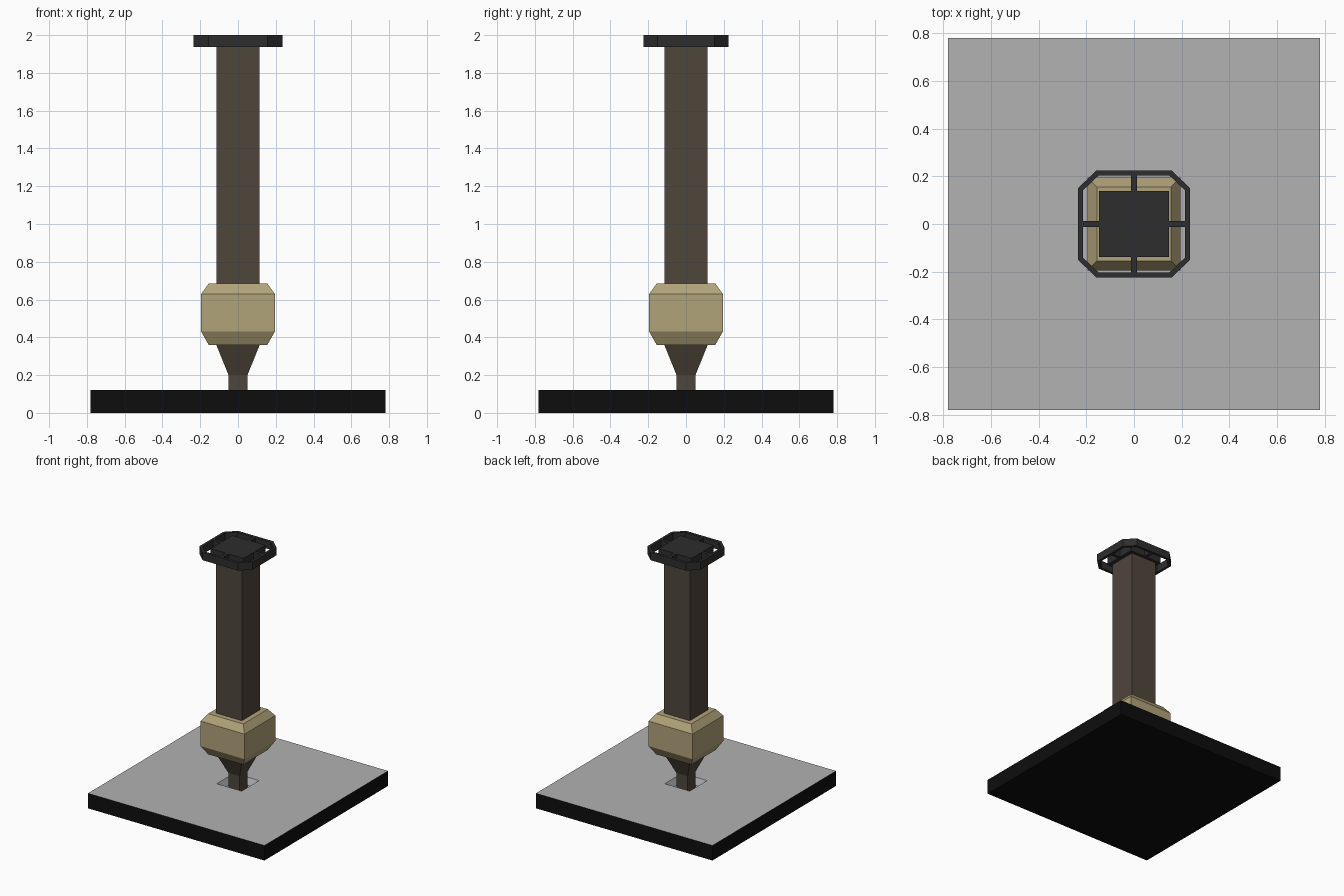
import bpy

if "Cube" in bpy.data.objects:
    bpy.data.objects.remove(bpy.data.objects["Cube"])


def material(name, srgb):
    mat = bpy.data.materials.new(name)
    lin = [((c / 255 + 0.055) / 1.055) ** 2.4 if c > 10 else c / 255 / 12.92 for c in srgb]
    mat.diffuse_color = (*lin, 1)
    mat.use_nodes = True
    mat.node_tree.nodes["Principled BSDF"].inputs["Base Color"].default_value = mat.diffuse_color
    return mat


BLACK = material("black", (13, 13, 13))
GREY = material("plate grey", (178, 178, 178))
BROWN = material("dark brown", (79, 70, 59))
TAN = material("tan", (177, 163, 122))
CHARCOAL = material("charcoal", (45, 45, 45))


def make(name, verts, faces, mats):
    mesh = bpy.data.meshes.new(name)
    mesh.from_pydata(verts, [], faces)
    mesh.update()
    for m in mats:
        mesh.materials.append(m)
    ob = bpy.data.objects.new(name, mesh)
    bpy.context.collection.objects.link(ob)
    return ob


def loft(name, sections, *mats):
    """Stack of square sections given as (half width x, half width y, z)."""
    verts = [(sx * hx, sy * hy, z) for hx, hy, z in sections
             for sx, sy in ((-1, -1), (1, -1), (1, 1), (-1, 1))]
    faces = [(3, 2, 1, 0)]
    for s in range(len(sections) - 1):
        a, b = 4 * s, 4 * s + 4
        faces += [(a + i, a + (i + 1) % 4, b + (i + 1) % 4, b + i) for i in range(4)]
    n = len(verts)
    faces.append((n - 4, n - 3, n - 2, n - 1))
    return make(name, verts, faces, mats)


# Base slab with a sunken square socket; everything facing up is grey
base = loft("base", [(0.78, 0.78, 0), (0.78, 0.78, 0.12), (0.11, 0.11, 0.12), (0.085, 0.085, 0.07)],
            BLACK, GREY)
for poly in base.data.polygons:
    poly.material_index = int(poly.normal.z > 0.2)

# Stem flaring into the collar
loft("stem", [(0.05, 0.05, 0.07), (0.05, 0.05, 0.20), (0.115, 0.115, 0.36)], BROWN)

# Bevelled collar
loft("collar", [(0.155, 0.155, 0.36), (0.195, 0.195, 0.43), (0.195, 0.195, 0.63),
                (0.155, 0.155, 0.685)], TAN)

# Grip column
loft("grip", [(0.115, 0.115, 0.685), (0.115, 0.115, 1.94)], BROWN)

# Cap plate
Z0, Z1 = 1.938, 2.0
loft("cap", [(0.146, 0.138, Z0), (0.146, 0.138, Z1)], CHARCOAL)


# Octagonal ring round the cap
def octagon(hx, hy, cx, cy, z):
    return [(-cx, -hy, z), (cx, -hy, z), (hx, -cy, z), (hx, cy, z),
            (cx, hy, z), (-cx, hy, z), (-hx, cy, z), (-hx, -cy, z)]


OUT, INN = (0.235, 0.225, 0.157, 0.150), (0.214, 0.204, 0.148, 0.141)
loops = [octagon(*OUT, Z0), octagon(*OUT, Z1), octagon(*INN, Z1), octagon(*INN, Z0)]
faces = []
for k in range(4):
    a, b = 8 * k, 8 * ((k + 1) % 4)
    faces += [(a + i, a + (i + 1) % 8, b + (i + 1) % 8, b + i) for i in range(8)]
make("cap_ring", sum(loops, []), faces, [CHARCOAL])

# Four spokes joining cap and ring
for name, x, y, hx, hy in (("right", 0.18, 0, 0.036, 0.012), ("left", -0.18, 0, 0.036, 0.012),
                           ("back", 0, 0.171, 0.012, 0.035), ("front", 0, -0.171, 0.012, 0.035)):
    spoke = loft("spoke_" + name, [(hx, hy, Z0), (hx, hy, Z1)], CHARCOAL)
    spoke.location = (x, y, 0)
